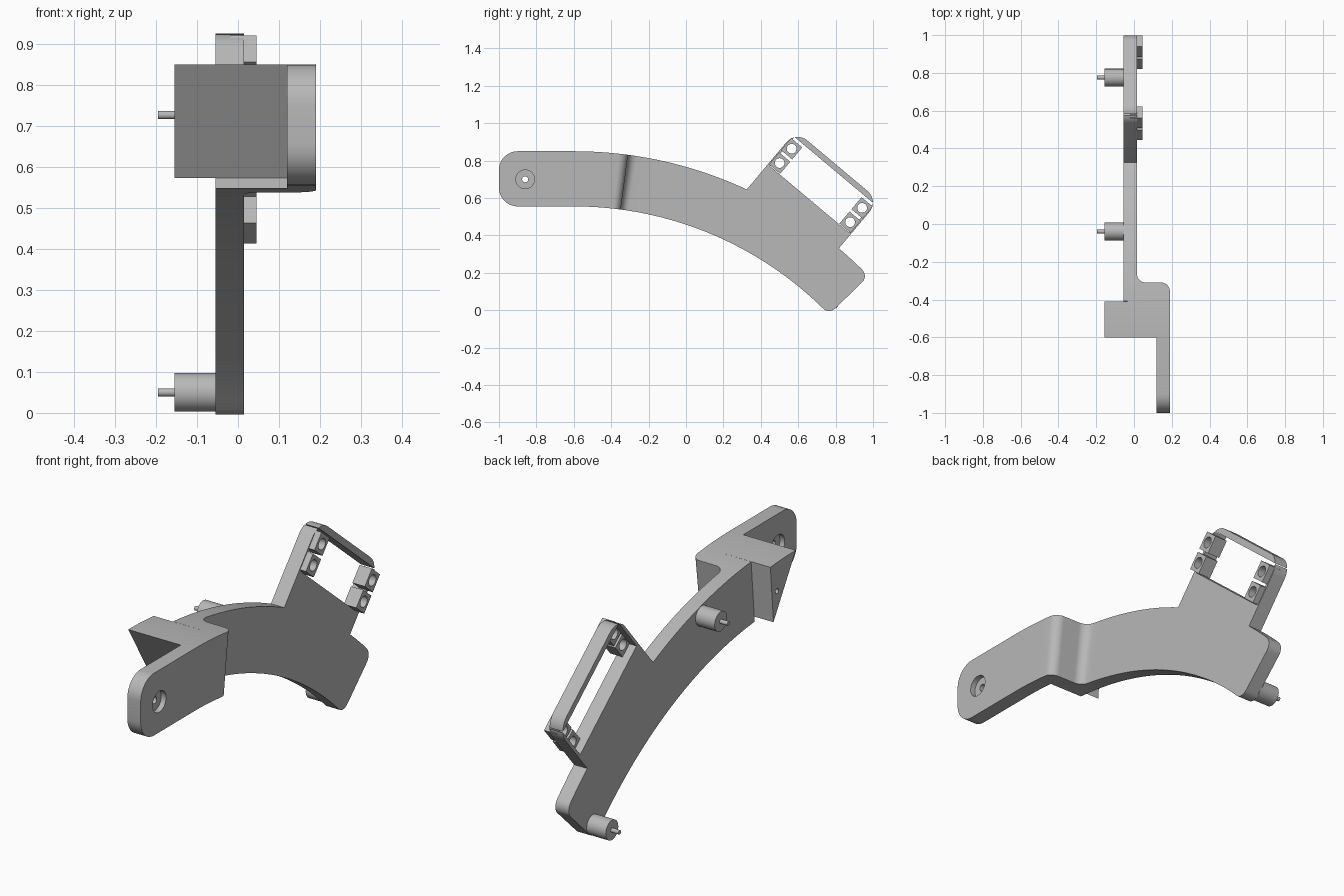
import bpy, bmesh, math
from mathutils import Matrix, Vector

cube = bpy.data.objects.get("Cube")
if cube:
    bpy.data.objects.remove(cube, do_unlink=True)

grey = bpy.data.materials.new("plain grey")
grey.use_nodes = True
COLOUR = (0.48, 0.48, 0.48, 1)
grey.diffuse_color = COLOUR
grey.node_tree.nodes["Principled BSDF"].inputs["Base Color"].default_value = COLOUR

# Arm arc: centre and radii in the side plane
CY, CZ, R_IN, R_OUT = -0.6, -1.345, 1.9, 2.195
# Plate faces at the rear and at the stepped-out front
BACK_LO, BACK_HI, FRONT_LO, FRONT_HI = -0.055, 0.015, 0.12, 0.19


def bend(a, r):
    """Straight for a < 0 (a length), along the arc for a > 0 (an angle)."""
    if a < 0:
        return CY + a, CZ + r
    return CY + r * math.sin(a), CZ + r * math.cos(a)


def finish(name, bm):
    bmesh.ops.recalc_face_normals(bm, faces=bm.faces)
    mesh = bpy.data.meshes.new(name)
    bm.to_mesh(mesh)
    bm.free()
    mesh.materials.append(grey)
    obj = bpy.data.objects.new(name, mesh)
    bpy.context.collection.objects.link(obj)
    return obj


def prism(name, points, x0, x1):
    """Extrude a side profile of (y, z) points across x."""
    bm = bmesh.new()
    face = bm.faces.new([bm.verts.new((x0, y, z)) for y, z in points])
    out = bmesh.ops.extrude_face_region(bm, geom=[face])
    moved = [g for g in out["geom"] if isinstance(g, bmesh.types.BMVert)]
    bmesh.ops.translate(bm, verts=moved, vec=(x1 - x0, 0, 0))
    return finish(name, bm)


def rod(name, y, z, radius, x0, x1):
    """Cylinder along x."""
    bm = bmesh.new()
    place = Matrix.Translation(((x0 + x1) / 2, y, z)) @ Matrix.Rotation(math.pi / 2, 4, 'Y')
    bmesh.ops.create_cone(bm, cap_ends=True, segments=40, radius1=radius,
                          radius2=radius, depth=abs(x1 - x0), matrix=place)
    return finish(name, bm)


def cut(obj, cutter):
    mod = obj.modifiers.new("cut", 'BOOLEAN')
    mod.operation, mod.solver, mod.object = 'DIFFERENCE', 'EXACT', cutter
    bpy.context.view_layer.update()
    graph = bpy.context.evaluated_depsgraph_get()
    mesh = bpy.data.meshes.new_from_object(obj.evaluated_get(graph))
    obj.modifiers.clear()
    obj.data = mesh
    bpy.data.objects.remove(cutter, do_unlink=True)


def corner(d, radius):
    """Inset of a rounded corner at distance d from the end."""
    d = min(d, radius)
    return radius - math.sqrt(max(0, radius ** 2 - (radius - d) ** 2))


# Arm: a ring of four corners swept along, with a step and rounded ends
WEDGE_A, STEP_A, END_A = 0.0867, 0.1325, math.radians(45.9)
FILLET = 0.045
FILLET_A = FILLET / 2.05
steps = [i / 10 for i in range(11)]
quarter = [t * math.pi / 2 for t in steps]
rings = []
for q in quarter:
    d = 0.1 * (1 - math.cos(q))
    rings.append((d - 0.4, FRONT_LO, FRONT_HI, corner(d, 0.1)))
rings += [(WEDGE_A * t, FRONT_LO, FRONT_HI, 0) for t in steps]
rings += [(WEDGE_A + 0.0005, BACK_LO, FRONT_HI, 0)]
for q in quarter:      # outer fillet
    rings.append((STEP_A - FILLET_A * (1 - math.sin(q)), BACK_LO,
                  FRONT_HI - FILLET * (1 - math.cos(q)), 0))
for q in quarter:      # inner fillet
    rings.append((STEP_A + 0.0003 + FILLET_A * (1 - math.cos(q)), BACK_LO,
                  BACK_HI + FILLET * (1 - math.sin(q)), 0))
start, stop = rings[-1][0], END_A - 0.047 / 2.05
rings += [(start + (stop - start) * i / 36, BACK_LO, BACK_HI, 0) for i in range(1, 36)]
for q in quarter:
    d = 0.047 * (1 - math.sin(q))
    rings.append((END_A - d / 2.05, BACK_LO, BACK_HI, corner(d, 0.047)))

bm = bmesh.new()
previous = None
for a, lo, hi, inset in rings:
    ring = [bm.verts.new((x, *bend(a, r))) for x, r in
            ((lo, R_IN + inset), (hi, R_IN + inset), (hi, R_OUT - inset), (lo, R_OUT - inset))]
    if previous:
        for i in range(4):
            j = (i + 1) % 4
            bm.faces.new((previous[i], previous[j], ring[j], ring[i]))
    else:
        bm.faces.new(ring)
    previous = ring
bm.faces.new(previous)
bmesh.ops.remove_doubles(bm, verts=bm.verts, dist=0.00001)
arm = finish("curved_arm", bm)

# Front mounting hole, recessed on both faces around a thin web
HOLE_Y, HOLE_Z = -0.86, 0.70
cut(arm, rod("recess_cutter", HOLE_Y, HOLE_Z, 0.05, 0.165, 0.3))
cut(arm, rod("recess_cutter", HOLE_Y, HOLE_Z, 0.05, 0.0, 0.145))
cut(arm, rod("hole_cutter", HOLE_Y, HOLE_Z, 0.016, 0.0, 0.3))

# Triangular gusset with a small blind hole
profile = [bend(WEDGE_A * t, R_OUT) for t in steps] + [bend(WEDGE_A, R_IN + 0.025)]
gusset = prism("gusset", profile, -0.155, FRONT_LO + 0.002)
cut(gusset, rod("hole_cutter", -0.46, 0.71, 0.012, -0.2, -0.1))

# Tilted bracket frame
ACROSS = Vector((math.cos(math.radians(40)), -math.sin(math.radians(40))))
UP = Vector((-ACROSS.y, ACROSS.x))
ORIGIN = Vector((0.324, 0.645))
WIDTH, TOP, ROUND = 0.58, 0.41, 0.08


def tilt(s, t):
    return tuple(ORIGIN + ACROSS * s + UP * t)


def box(s0, s1, t0, t1):
    return [tilt(s0, t0), tilt(s1, t0), tilt(s1, t1), tilt(s0, t1)]


outline = [tilt(0, -0.02), tilt(WIDTH / 2, 0.03), tilt(WIDTH, 0.06)]
for centre, offset in ((WIDTH - ROUND, 0), (ROUND, math.pi / 2)):
    outline += [tilt(centre + ROUND * math.cos(q + offset),
                     TOP - ROUND + ROUND * math.sin(q + offset)) for q in quarter]
frame = prism("bracket_frame", outline, BACK_LO, BACK_HI)
cut(frame, prism("window_cutter", box(0.015, WIDTH - 0.015, 0.176, TOP - 0.03), -0.2, 0.2))

# Four drilled clip blocks inside the frame
parts = [arm, gusset, frame]
for side, s in (("front", 0.044), ("rear", WIDTH - 0.044)):
    for level, t in (("lower", 0.222), ("upper", 0.322)):
        block = prism(f"{side}_{level}_clip", box(s - 0.039, s + 0.039, t - 0.042, t + 0.042),
                      -0.02, 0.045)
        cut(block, rod("hole_cutter", *tilt(s, t), 0.026, -0.2, 0.2))
        parts.append(block)

# Pegs with thin pins
for side, y, z in (("middle", -0.04, 0.727), ("end", 0.775, 0.05)):
    parts.append(rod(f"{side}_peg", y, z, 0.047, -0.155, BACK_LO + 0.002))
    parts.append(rod(f"{side}_pin", y, z, 0.01, -0.195, -0.15))

# Smooth rounded faces, keep edges sharp
bpy.ops.object.select_all(action='DESELECT')
for part in parts:
    part.select_set(True)
bpy.context.view_layer.objects.active = arm
bpy.ops.object.shade_smooth_by_angle(angle=math.radians(30))
